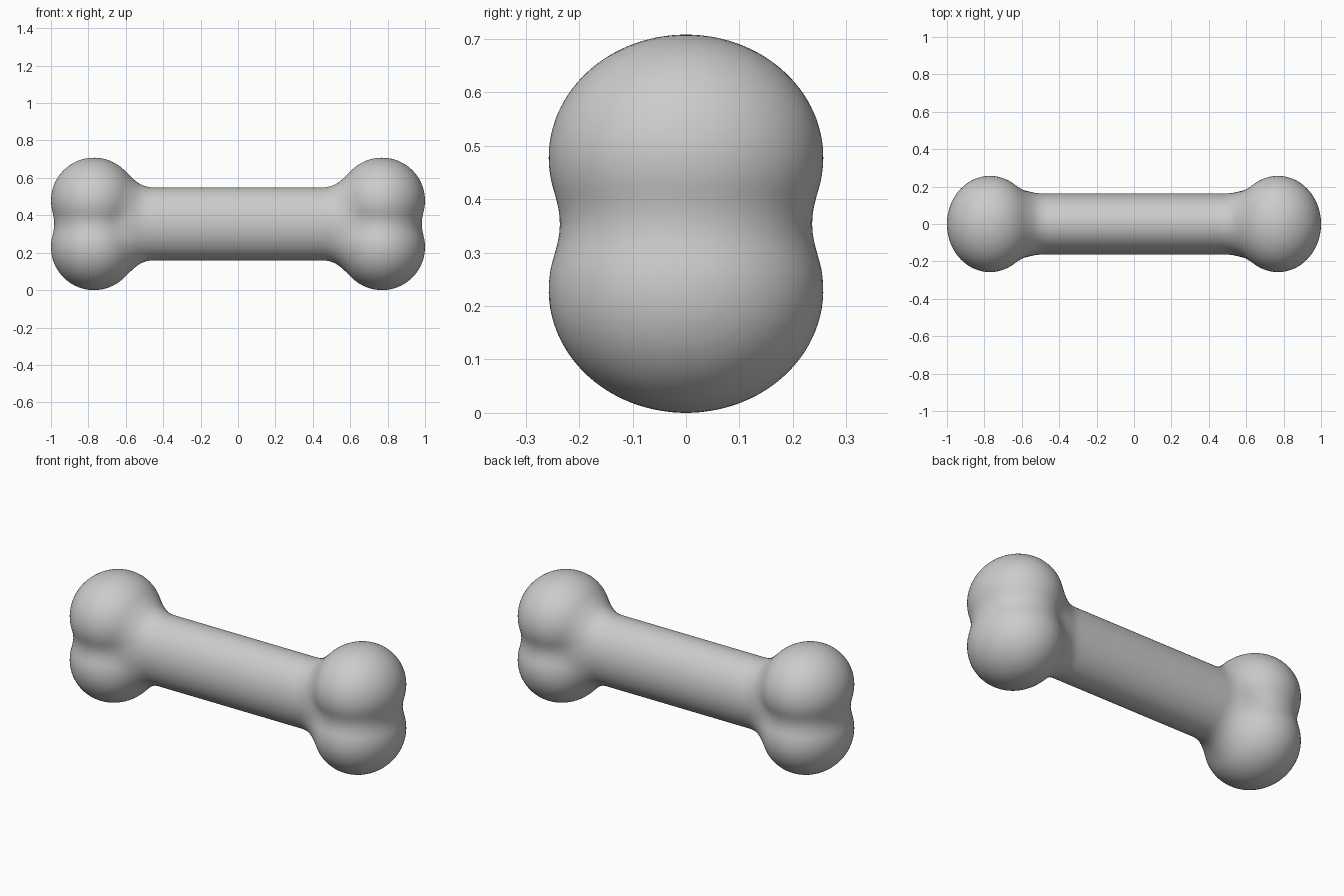
import bpy, bmesh
from mathutils import Vector, Matrix

if "Cube" in bpy.data.objects:
    bpy.data.objects.remove(bpy.data.objects["Cube"])

MID_Z = 0.354
KNOB_X, KNOB_Z = 0.77, 0.124             # knob centre, offset from mid height
KNOB_R = Vector((0.23, 0.257, 0.23))
SHAFT_R = Vector((0.15, 0.163, 0.195))
SHAFT_HALF = 0.55


def ellipsoid(p, r):
    a = Vector((p.x / r.x, p.y / r.y, p.z / r.z))
    b = Vector((a.x / r.x, a.y / r.y, a.z / r.z))
    return a.length * (a.length - 1) / max(b.length, 1e-6)


def blend(a, b, k):
    h = max(k - abs(a - b), 0) / k
    return min(a, b) - h * h * k / 4


def bone_distance(p):
    x, z = abs(p.x), p.z - MID_Z
    upper = ellipsoid(Vector((x - KNOB_X, p.y, z - KNOB_Z)), KNOB_R)
    lower = ellipsoid(Vector((x - KNOB_X, p.y, z + KNOB_Z)), KNOB_R)
    shaft = ellipsoid(Vector((max(x - SHAFT_HALF, 0), p.y, z)), SHAFT_R)
    return blend(blend(upper, lower, 0.065), shaft, 0.10)


# Rough bone: four knobs and an oval shaft
bm = bmesh.new()
for sx in (-1, 1):
    for sz in (-1, 1):
        place = Matrix.LocRotScale((sx * KNOB_X, 0, MID_Z + sz * KNOB_Z), None, KNOB_R)
        bmesh.ops.create_uvsphere(bm, u_segments=48, v_segments=24, radius=1, matrix=place)
turn = Matrix.Rotation(1.5707963, 4, 'Y')
place = Matrix.LocRotScale((0, 0, MID_Z), None, (1, SHAFT_R.y, SHAFT_R.z)) @ turn
bmesh.ops.create_cone(bm, cap_ends=True, segments=64, radius1=1, radius2=1,
                      depth=1.3, matrix=place)
rough = bpy.data.meshes.new("bone")
bm.to_mesh(rough)
bm.free()
bone = bpy.data.objects.new("bone", rough)
bpy.context.collection.objects.link(bone)

# Fuse the parts into one even skin
fuse = bone.modifiers.new("fuse", 'REMESH')
fuse.mode = 'VOXEL'
fuse.voxel_size = 0.018
relax = bone.modifiers.new("relax", 'SMOOTH')
relax.iterations = 6
evaluated = bone.evaluated_get(bpy.context.evaluated_depsgraph_get())
skin = bpy.data.meshes.new_from_object(evaluated)
bone.modifiers.clear()
bone.data = skin

# Settle the skin on the softly blended bone surface
E = 0.001
AXES = [Vector((E, 0, 0)), Vector((0, E, 0)), Vector((0, 0, E))]
for v in skin.vertices:
    p = v.co.copy()
    for _ in range(4):
        g = Vector([(bone_distance(p + a) - bone_distance(p - a)) / (2 * E) for a in AXES])
        p -= g * (bone_distance(p) / max(g.length_squared, 0.2))
    v.co = p
for f in skin.polygons:
    f.use_smooth = True
